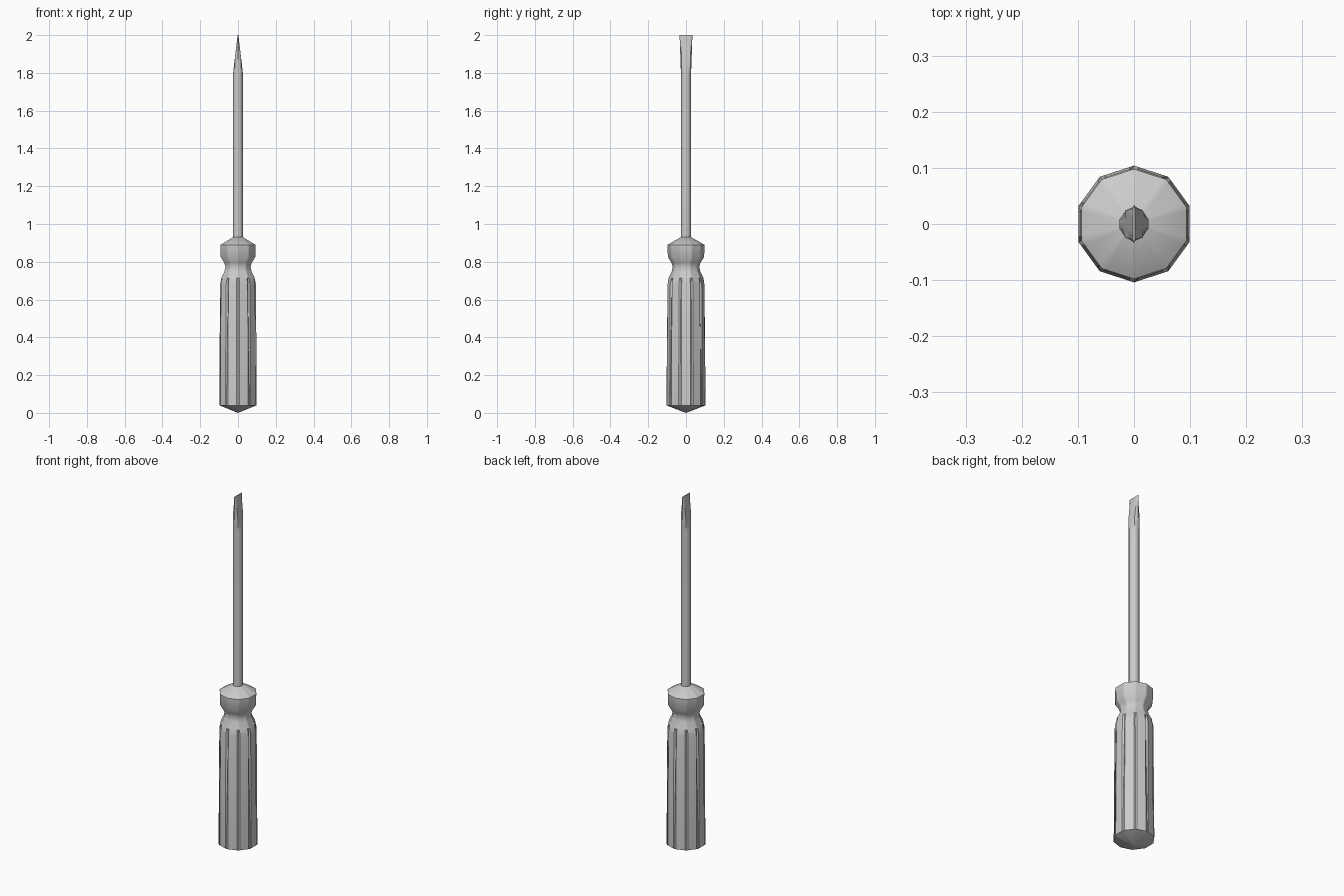
import bpy, bmesh, math

cube = bpy.data.objects.get("Cube")
if cube:
    bpy.data.objects.remove(cube, do_unlink=True)

SIDES = 10
grey = bpy.data.materials.new("light_grey")
grey.use_nodes = True
colour = (0.6, 0.6, 0.6, 1)
grey.diffuse_color = colour
grey.node_tree.nodes["Principled BSDF"].inputs["Base Color"].default_value = colour


def loft(name, rings, sharp):
    """Skin a list of equal-length point rings, closing both ends."""
    bm = bmesh.new()
    loops = [[bm.verts.new(p) for p in ring] for ring in rings]
    n = len(loops[0])
    for low, high in zip(loops, loops[1:]):
        for i in range(n):
            j = (i + 1) % n
            bm.faces.new((low[i], low[j], high[j], high[i]))
    bm.faces.new(loops[0][::-1])
    bm.faces.new(loops[-1])
    bmesh.ops.remove_doubles(bm, verts=bm.verts, dist=0.00001)
    bmesh.ops.recalc_face_normals(bm, faces=bm.faces)
    mesh = bpy.data.meshes.new(name)
    bm.to_mesh(mesh)
    bm.free()
    mesh.materials.append(grey)
    obj = bpy.data.objects.new(name, mesh)
    bpy.context.collection.objects.link(obj)
    bpy.ops.object.select_all(action="DESELECT")
    obj.select_set(True)
    bpy.context.view_layer.objects.active = obj
    bpy.ops.object.shade_smooth_by_angle(angle=math.radians(sharp))
    return obj


def corner(i, r):
    a = math.pi / 2 + math.tau * i / SIDES
    return r * math.cos(a), r * math.sin(a)


def handle_ring(z, r, depth=0):
    """Ten-sided ring with an optional V groove at each corner."""
    ring = []
    for i in range(SIDES):
        here = corner(i, r)
        for step in (-1, 0, 1):
            if step:
                there = corner(i + step, r)
                x, y = (h + (t - h) * 0.13 for h, t in zip(here, there))
            else:
                x, y = corner(i, r - depth)
            ring.append((x, y, z))
    return ring


# Handle: pointed butt, grooved grip, waist, collar and sloping cap
loft("handle", [
    handle_ring(0, 0.0001),
    handle_ring(0.04, 0.104),
    handle_ring(0.68, 0.1, 0.012),
    handle_ring(0.715, 0.092),
    handle_ring(0.75, 0.075),
    handle_ring(0.775, 0.07),
    handle_ring(0.795, 0.077),
    handle_ring(0.825, 0.096),
    handle_ring(0.89, 0.098),
    handle_ring(0.93, 0.028),
], 37)


def shaft_ring(z):
    """Round shaft, pinched in x and flared in y towards the tip."""
    t = max(0, (z - 1.8) / 0.2)
    half = 0.026 * (1 - t) + 0.002 * t
    flare = 1 + 0.26 * t
    return [(max(-half, min(half, x)), y * flare, z)
            for x, y in (corner(i, 0.027) for i in range(SIDES))]


# Shaft with a flat wedge blade
loft("shaft", [shaft_ring(z) for z in (0.91, 1.8, 1.84, 1.88, 1.92, 1.96, 2)], 37)
